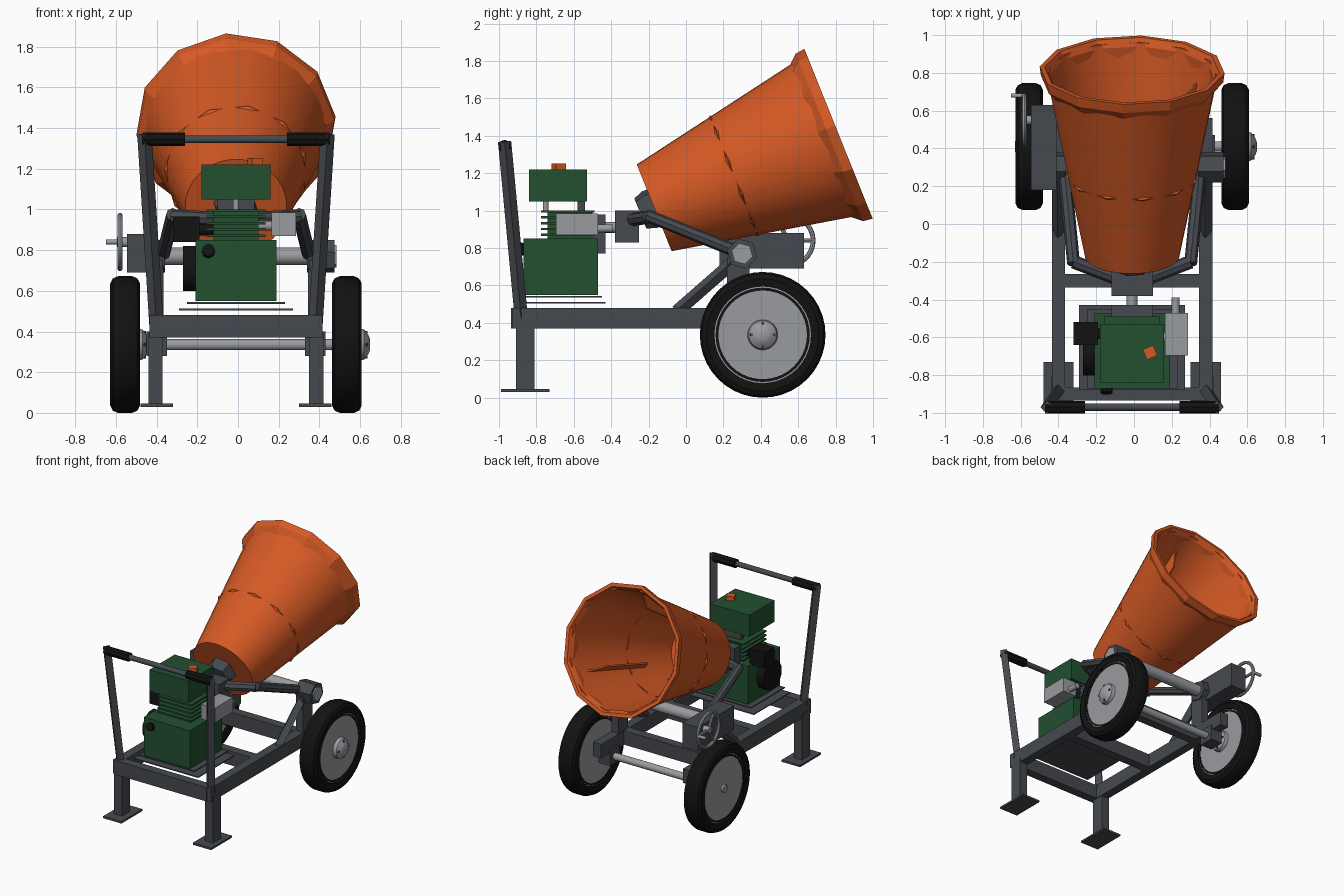
import bpy, bmesh, math
from mathutils import Vector

if "Cube" in bpy.data.objects:
    bpy.data.objects.remove(bpy.data.objects["Cube"])


def material(name, rgb):
    m = bpy.data.materials.new(name)
    m.use_nodes = True
    m.diffuse_color = (*rgb, 1)
    m.node_tree.nodes["Principled BSDF"].inputs["Base Color"].default_value = (*rgb, 1)
    return m


ORANGE = material("drum orange", (0.66, 0.1, 0.018))
GREEN = material("engine green", (0.016, 0.08, 0.03))
STEEL = material("dark steel", (0.06, 0.066, 0.077))
SILVER = material("light grey metal", (0.32, 0.33, 0.35))
BLACK = material("black rubber", (0.006, 0.006, 0.006))
MID = -0.01  # centre line of the machine
X = Vector((1, 0, 0))


def finish(name, bm, mat, smooth=False):
    bmesh.ops.recalc_face_normals(bm, faces=bm.faces)
    mesh = bpy.data.meshes.new(name)
    bm.to_mesh(mesh)
    bm.free()
    mesh.materials.append(mat)
    obj = bpy.data.objects.new(name, mesh)
    bpy.context.collection.objects.link(obj)
    if smooth:
        bpy.context.view_layer.objects.active = obj
        bpy.ops.object.select_all(action='DESELECT')
        obj.select_set(True)
        bpy.ops.object.shade_smooth_by_angle(angle=math.radians(35))
    return obj


def box(name, mat, x, y, z):
    """Box from (low, high) ranges."""
    bm = bmesh.new()
    bmesh.ops.create_cube(bm, size=1)
    for v in bm.verts:
        v.co = [lo + (hi - lo) * (c + 0.5) for c, (lo, hi) in zip(v.co, (x, y, z))]
    return finish(name, bm, mat)


def lathe(name, mat, profile, origin, axis, sides=24, loop=False, smooth=True, turn=0.0):
    """Spin (radius, distance) points around an axis; loop closes the section."""
    axis = Vector(axis).normalized()
    side = axis.orthogonal().normalized()
    up = axis.cross(side)
    bm = bmesh.new()
    rings = []
    for r, t in profile:
        ring = []
        for i in range(sides):
            a = math.tau * i / sides + turn
            ring.append(bm.verts.new(Vector(origin) + axis * t + (side * math.cos(a) + up * math.sin(a)) * r))
        rings.append(ring)
    pairs = list(zip(rings, rings[1:]))
    if loop:
        pairs.append((rings[-1], rings[0]))
    else:
        bm.faces.new(rings[0])
        bm.faces.new(rings[-1])
    for a, b in pairs:
        for i in range(sides):
            j = (i + 1) % sides
            bm.faces.new((a[i], a[j], b[j], b[i]))
    return finish(name, bm, mat, smooth)


def rod(name, mat, a, b, r, sides=12, turn=0.0):
    a, b = Vector(a), Vector(b)
    return lathe(name, mat, [(r, 0), (r, (b - a).length)], a, b - a, sides, smooth=sides > 8, turn=turn)


def bar(name, mat, a, b, width):
    return rod(name, mat, a, b, width * 0.707, 4, math.pi / 4)


# Mixing drum: tapered open shell, flared faceted rim, seam band and paddles
base = Vector((MID, -0.17, 1.015))
axis = Vector((0, 0.928, 0.373)).normalized()
lathe("drum", ORANGE, [(0.0005, 0), (0.25, 0), (0.455, 1.04), (0.443, 1.04), (0.238, 0.015), (0.0005, 0.015)],
      base, axis, 32, loop=True)
lathe("drum_rim", ORANGE, [(0.442, 0.96), (0.485, 1.01), (0.492, 1.062), (0.465, 1.062), (0.442, 1.02)],
      base, axis, 12, loop=True, smooth=False, turn=0.2)
lathe("drum_seam", ORANGE, [(0.335, 0.445), (0.353, 0.46), (0.335, 0.475)], base, axis, 11, loop=True, smooth=False)
for k in range(3):
    a = math.tau * k / 3 + 0.6
    out = X * math.cos(a) + axis.cross(X) * math.sin(a)
    across = axis.cross(out) * 0.006
    bm = bmesh.new()
    sides = []
    for s in (-1, 1):
        sides.append([bm.verts.new(base + axis * t + out * r + across * s)
                      for t, r in ((0.3, 0.3), (0.9, 0.42), (0.82, 0.31), (0.38, 0.22))])
    bm.faces.new(sides[0])
    bm.faces.new(sides[1])
    for i in range(4):
        j = (i + 1) % 4
        bm.faces.new((sides[0][i], sides[0][j], sides[1][j], sides[1][i]))
    finish("mixing_paddle", bm, ORANGE)

# Drum bearing, gearbox and drive shaft
lathe("drum_bearing", STEEL, [(0.09, -0.08), (0.11, -0.03), (0.11, 0.01)], base, axis, 6, smooth=False)
box("gearbox", STEEL, (-0.12, 0.1), (-0.38, -0.25), (0.83, 1.0))
box("drive_flange", STEEL, (-0.12, 0.1), (-0.5, -0.43), (0.77, 0.98))
rod("drive_shaft", SILVER, (MID, -0.48, 0.91), (MID, -0.36, 0.91), 0.03)

# Chassis pieces that come in left and right pairs
for s, side in ((-1, "right"), (1, "left")):
    def at(x, y, z):
        return MID + s * x, y, z

    def span(lo, hi):
        return tuple(sorted((MID + s * lo, MID + s * hi)))

    box(side + "_rail", STEEL, span(0.355, 0.425), (-0.93, 0.56), (0.37, 0.48))
    box(side + "_leg", STEEL, span(0.36, 0.43), (-0.91, -0.81), (0.04, 0.4))
    box(side + "_foot", STEEL, span(0.31, 0.47), (-0.99, -0.73), (0.03, 0.045))
    bar(side + "_handle_post", STEEL, at(0.39, -0.88, 0.42), at(0.45, -0.97, 1.37), 0.05)
    rod(side + "_grip", BLACK, at(0.25, -0.97, 1.345), at(0.46, -0.97, 1.345), 0.034, 8)
    # Tilting yoke arm
    rod(side + "_yoke_inner_arm", STEEL, at(0.05, -0.3, 0.95), at(0.31, -0.2, 0.965), 0.036, 8)
    rod(side + "_yoke_side_arm", STEEL, at(0.31, -0.21, 0.975), at(0.36, 0.3, 0.77), 0.034, 8)
    # Pivot stand
    box(side + "_stand_post", STEEL, span(0.36, 0.42), (0.22, 0.34), (0.47, 0.75))
    bar(side + "_stand_brace", STEEL, at(0.39, -0.05, 0.46), at(0.39, 0.27, 0.74), 0.05)
    rod(side + "_pivot_housing", STEEL, at(0.35, 0.3, 0.77), at(0.485, 0.3, 0.77), 0.083, 6)
    rod(side + "_pivot_cap", SILVER, at(0.48, 0.3, 0.77), at(0.495, 0.3, 0.77), 0.058, 6)
    box(side + "_axle_bracket", STEEL, span(0.34, 0.44), (0.35, 0.47), (0.28, 0.4))

# Cross members, axle and tilt tube
for name, y in (("front", -0.9), ("middle", -0.3), ("rear", 0.24)):
    box(name + "_crossbeam", STEEL, (-0.4, 0.38), (y - 0.035, y + 0.035), (0.37, 0.48))
rod("handle_bar", STEEL, (-0.46, -0.97, 1.345), (0.44, -0.97, 1.345), 0.02)
rod("axle", SILVER, (-0.52, 0.41, 0.335), (0.52, 0.41, 0.335), 0.028)
rod("tilt_tube", SILVER, (-0.4, 0.3, 0.77), (0.38, 0.3, 0.77), 0.044)

# Wheels: both hubs face the same way
half = [(0.336, 0.035), (0.325, 0.06), (0.30, 0.073), (0.258, 0.066)]
tyre = [(r, -t) for r, t in reversed(half)] + half
for side, x in (("right", -0.555), ("left", 0.535)):
    centre = (x, 0.41, 0.336)
    lathe(side + "_tyre", BLACK, tyre, centre, X, 40, loop=True)
    lathe(side + "_wheel_disc", SILVER, [(0.262, -0.058), (0.262, 0.058)], centre, X, 40)
    lathe(side + "_rim_groove", BLACK, [(0.237, -0.061), (0.252, -0.061), (0.252, 0.061), (0.237, 0.061)],
          centre, X, 40, loop=True)
    lathe(side + "_hub", SILVER, [(0.03, -0.075), (0.03, 0.05), (0.082, 0.055), (0.075, 0.085), (0.05, 0.105), (0.025, 0.115)],
          centre, X, 20)
    for k in range(4):
        a = math.tau * k / 4
        spot = Vector((x + 0.08, 0.41 + 0.06 * math.cos(a), 0.336 + 0.06 * math.sin(a)))
        rod(side + "_wheel_bolt", STEEL, spot, spot + X * 0.022, 0.008, 6)

# Tilt gear housing with handwheel
box("tilt_gear_housing", STEEL, (-0.545, -0.41), (0.18, 0.63), (0.69, 0.88))
hand = Vector((-0.58, 0.55, 0.84))
bpy.ops.mesh.primitive_torus_add(location=hand, rotation=(0, math.pi / 2, 0), major_radius=0.13,
                                 minor_radius=0.013, major_segments=28, minor_segments=8)
ring = bpy.context.object
ring.name = "handwheel_ring"
ring.data.materials.append(SILVER)
bpy.ops.object.shade_smooth_by_angle()
for k in range(3):
    a = math.tau * k / 3
    rod("handwheel_spoke", SILVER, hand, hand + Vector((0, math.cos(a), math.sin(a))) * 0.13, 0.011, 8)
rod("handwheel_shaft", SILVER, hand - X * 0.015, hand + X * 0.06, 0.025)
rod("handwheel_knob", SILVER, hand + Vector((-0.07, 0.13, 0)), hand + Vector((0, 0.13, 0)), 0.012)

# Engine: mounting plates, crankcase, finned cylinder and tank
box("lower_mounting_plate", STEEL, (-0.29, 0.27), (-0.88, -0.43), (0.504, 0.512))
box("upper_mounting_plate", STEEL, (-0.25, 0.23), (-0.87, -0.45), (0.536, 0.544))
box("crankcase", GREEN, (-0.21, 0.19), (-0.87, -0.47), (0.55, 0.85))
box("cylinder", GREEN, (-0.12, 0.1), (-0.74, -0.5), (0.84, 0.99))
for k in range(5):
    z = 0.865 + k * 0.031
    box("cooling_fin", GREEN, (-0.155, 0.135), (-0.775, -0.49), (z, z + 0.012))
box("tank_neck", STEEL, (-0.1, 0.08), (-0.58, -0.54), (0.99, 1.07))
rod("tank_support", SILVER, (MID, -0.75, 0.99), (MID, -0.75, 1.06), 0.015)
box("fuel_tank", GREEN, (-0.18, 0.16), (-0.84, -0.53), (1.05, 1.22))
rod("fuel_cap", ORANGE, (0.085, -0.68, 1.21), (0.085, -0.68, 1.252), 0.042, 4, 0.4)

# Engine fittings
box("muffler", SILVER, (0.165, 0.285), (-0.695, -0.47), (0.87, 0.985))
rod("exhaust_pipe", SILVER, (0.22, -0.5, 0.905), (0.22, -0.39, 0.905), 0.022)
rod("exhaust_elbow", SILVER, (0.1, -0.6, 0.92), (0.18, -0.6, 0.92), 0.025)
box("air_filter", BLACK, (-0.32, -0.19), (-0.64, -0.52), (0.84, 0.965))
rod("filter_pipe", BLACK, (-0.2, -0.58, 0.9), (-0.11, -0.58, 0.9), 0.03)
rod("recoil_starter", BLACK, (-0.27, -0.69, 0.71), (-0.2, -0.69, 0.71), 0.115, 12)
rod("oil_filler", BLACK, (-0.145, -0.895, 0.8), (-0.145, -0.86, 0.79), 0.032, 8)
